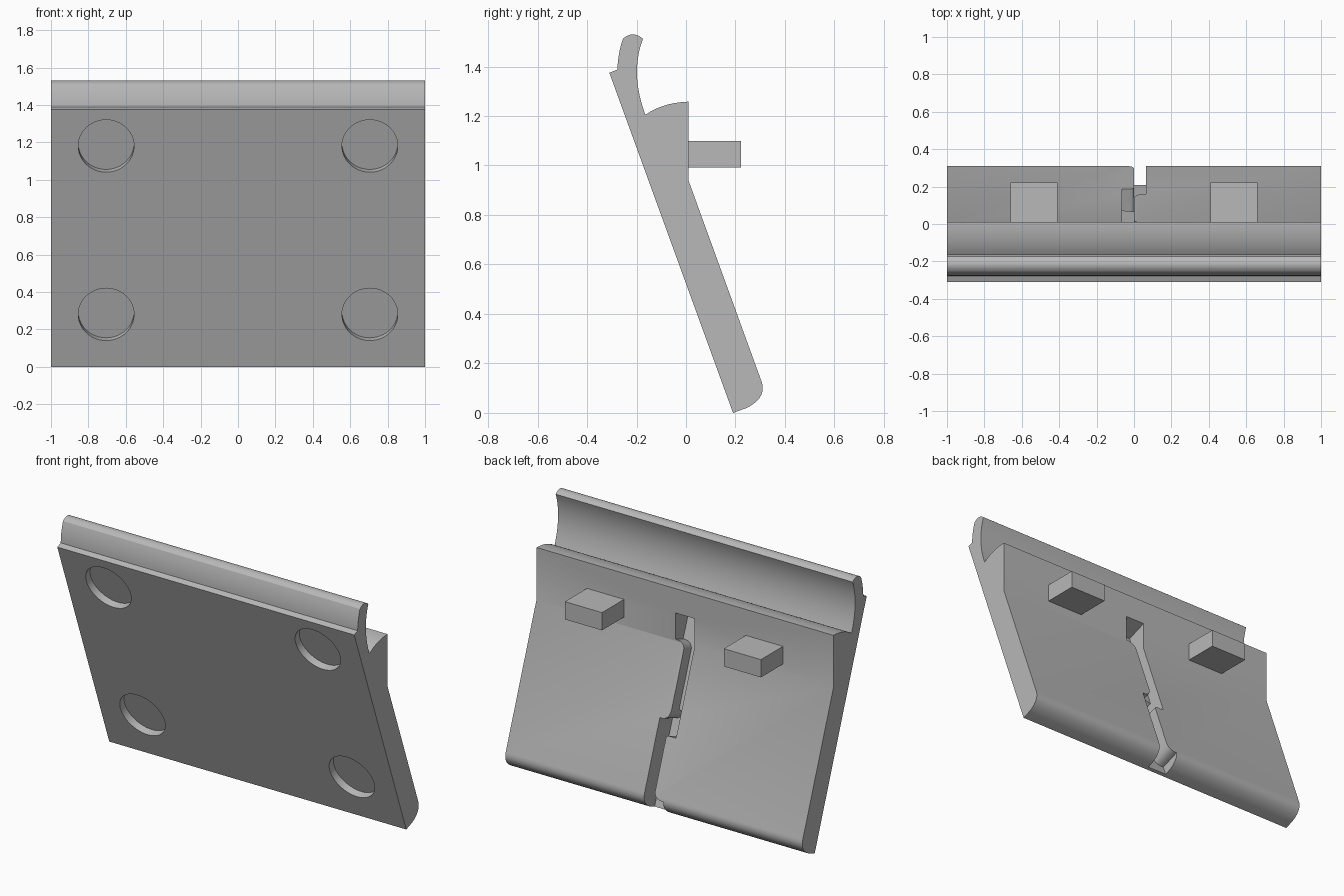
import bpy, bmesh, math
from mathutils import Vector

if "Cube" in bpy.data.objects:
    bpy.data.objects.remove(bpy.data.objects["Cube"])

grey = bpy.data.materials.new("plain grey")
grey.use_nodes = True
GREY = (0.48, 0.48, 0.48, 1)
grey.diffuse_color = GREY
grey.node_tree.nodes["Principled BSDF"].inputs["Base Color"].default_value = GREY

# Axes of the leaning plate: across, up the slope, and out through the back
TILT = math.radians(20)
X, Y, Z = Vector((1, 0, 0)), Vector((0, 1, 0)), Vector((0, 0, 1))
SLOPE = Vector((0, -math.sin(TILT), math.cos(TILT)))
OUT = Vector((0, math.cos(TILT), math.sin(TILT)))
FOOT = Vector((0, 0.19, 0))


def bend(a, mid, b, n=10):
    """Points of a smooth curve from a to b that passes through mid."""
    pts = []
    for i in range(n + 1):
        t = i / n
        pts.append(tuple((1 - t) * (1 - 2 * t) * a[k] + 4 * t * (1 - t) * mid[k]
                         + t * (2 * t - 1) * b[k] for k in (0, 1)))
    return pts


def prism(name, points, origin, u, v, depth):
    """Flat outline in axes u and v, pushed out along depth."""
    bm = bmesh.new()
    face = bm.faces.new([bm.verts.new(origin + u * a + v * b) for a, b in points])
    top = bmesh.ops.extrude_face_region(bm, geom=[face])["geom"]
    bmesh.ops.translate(bm, vec=depth, verts=[g for g in top if isinstance(g, bmesh.types.BMVert)])
    bmesh.ops.remove_doubles(bm, verts=bm.verts, dist=0.0005)
    bmesh.ops.recalc_face_normals(bm, faces=bm.faces)
    mesh = bpy.data.meshes.new(name)
    bm.to_mesh(mesh)
    bm.free()
    mesh.materials.append(grey)
    obj = bpy.data.objects.new(name, mesh)
    bpy.context.collection.objects.link(obj)
    return obj


def cut(target, cutter):
    mod = target.modifiers.new("cut", 'BOOLEAN')
    mod.operation, mod.solver, mod.object = 'DIFFERENCE', 'EXACT', cutter
    bpy.context.view_layer.objects.active = target
    bpy.ops.object.modifier_apply(modifier=mod.name)
    bpy.data.objects.remove(cutter)


# Leaning plate with a rounded foot, a ledge and a hollowed top rail
profile = [(0.19, 0), (0.24, 0.018)]
profile += bend((0.255, 0.025), (0.303, 0.07), (0.306, 0.125))
profile += [(0.01, 0.94)]
profile += bend((0.01, 1.258), (-0.085, 1.243), (-0.164, 1.205))
profile += bend((-0.164, 1.205), (-0.198, 1.365), (-0.174, 1.512), 16)
profile += bend((-0.174, 1.512), (-0.215, 1.53), (-0.255, 1.512))
profile += bend((-0.255, 1.512), (-0.271, 1.45), (-0.277, 1.388))
profile += [(-0.31, 1.375)]
plate = prism("leaning_plate", profile, -X, Y, Z, X * 2)

# Stepped slot in the back: shallow upper run, deep lower run
W = 0.065
upper = [(-W, 0.423), (-W, 1.104), (W, 1.104), (W, 0.96)]
upper += bend((W, 0.955), (0.019, 0.945), (0, 0.91)) + [(0, 0.423)]
lower = [(-W, -0.1), (-W, 0.05)] + bend((-W, 0.06), (-0.019, 0.07), (0, 0.105))
lower += [(0, 0.40)] + bend((0, 0.41), (-0.01, 0.422), (-0.03, 0.423))
lower += [(-W, 0.423), (-W, 0.55), (0, 0.57)]
lower += bend((0, 0.565), (0.019, 0.52), (W, 0.508)) + [(W, -0.1)]
cut(plate, prism("upper_slot_cutter", upper, FOOT + OUT * 0.075, X, SLOPE, OUT * 0.4))
cut(plate, prism("lower_slot_cutter", lower, FOOT + OUT * 0.02, X, SLOPE, OUT * 0.4))

# Four shallow round recesses in the front
ring = [(0.149 * math.cos(a), 0.149 * math.sin(a))
        for a in (math.tau * i / 48 for i in range(48))]
for side in (-1, 1):
    for height in (0.298, 1.256):
        centre = FOOT + X * 0.705 * side + SLOPE * height - OUT * 0.05
        cut(plate, prism("recess_cutter", ring, centre, X, SLOPE, OUT * 0.094))

# Two blocks standing out from the back
for side, name in ((1, "left_block"), (-1, "right_block")):
    box = [(-0.02, 0.992), (0.222, 0.992), (0.222, 1.1), (-0.02, 1.1)]
    prism(name, box, X * 0.41 * side, Y, Z, X * 0.25 * side)

# Smooth the curved runs only
bpy.ops.object.select_all(action='DESELECT')
plate.select_set(True)
bpy.context.view_layer.objects.active = plate
bpy.ops.object.shade_smooth_by_angle(angle=math.radians(25))
